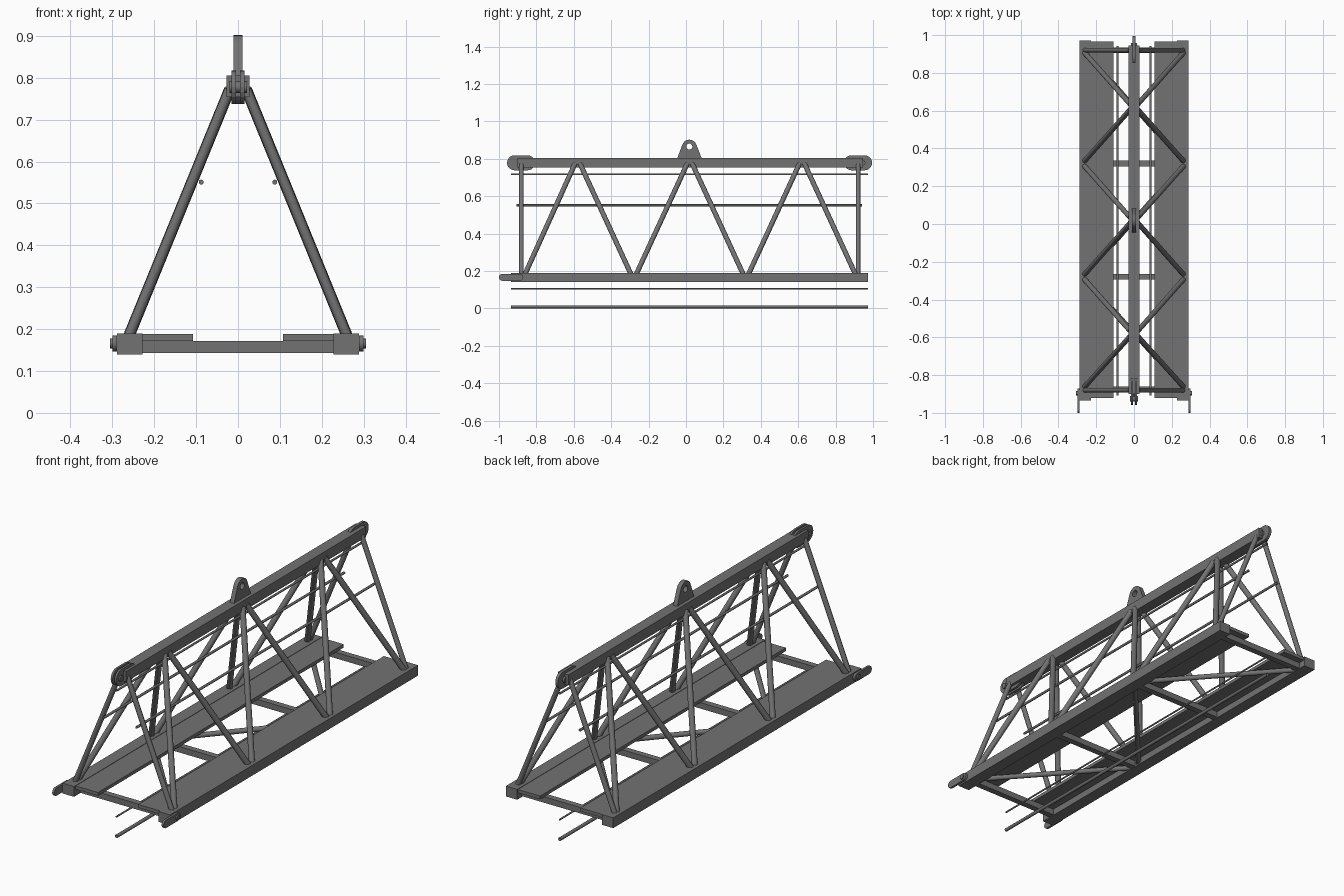
import bpy, bmesh, math
from mathutils import Vector

if "Cube" in bpy.data.objects:
    bpy.data.objects.remove(bpy.data.objects["Cube"])

steel = bpy.data.materials.new("dark_grey_steel")
steel.use_nodes = True
GREY = (0.17, 0.17, 0.17, 1)
steel.diffuse_color = GREY
steel.node_tree.nodes["Principled BSDF"].inputs["Base Color"].default_value = GREY


def finish(name, bm):
    bmesh.ops.recalc_face_normals(bm, faces=bm.faces)
    mesh = bpy.data.meshes.new(name)
    bm.to_mesh(mesh)
    bm.free()
    mesh.materials.append(steel)
    obj = bpy.data.objects.new(name, mesh)
    bpy.context.collection.objects.link(obj)
    return obj


def box(name, lo, hi):
    bm = bmesh.new()
    bmesh.ops.create_cube(bm, size=1)
    for v in bm.verts:
        v.co = [a + (b - a) * (c + 0.5) for a, b, c in zip(lo, hi, v.co)]
    return finish(name, bm)


def tube(name, start, end, radius, sides=16, caps=True):
    a, b = Vector(start), Vector(end)
    bm = bmesh.new()
    bmesh.ops.create_cone(bm, cap_ends=caps, segments=sides, radius1=radius,
                          radius2=radius, depth=(b - a).length)
    turn = (b - a).to_track_quat("Z", "Y").to_matrix()
    for v in bm.verts:
        v.co = turn @ v.co + (a + b) / 2
    for f in bm.faces:
        f.smooth = len(f.verts) == 4
    for e in bm.edges:
        e.smooth = all(f.smooth for f in e.link_faces)
    return finish(name, bm)


def arc(y, z, r, start, end, steps=10):
    angles = [math.radians(start + (end - start) * i / steps) for i in range(steps + 1)]
    return [(y + r * math.cos(t), z + r * math.sin(t)) for t in angles]


def plate(name, x0, x1, outline, hole=None):
    """Extrude a side outline across x, with an optional round hole (y, z, r)."""
    bm = bmesh.new()
    loops = [outline] + ([arc(*hole, 0, 342, 19)] if hole else [])
    edges = []
    for loop in loops:
        vs = [bm.verts.new((x0, y, z)) for y, z in loop]
        edges += [bm.edges.new((vs[i - 1], vs[i])) for i in range(len(vs))]
    bmesh.ops.triangle_fill(bm, use_beauty=True, use_dissolve=False, edges=edges)
    ext = bmesh.ops.extrude_face_region(bm, geom=bm.faces[:])
    moved = [g for g in ext["geom"] if isinstance(g, bmesh.types.BMVert)]
    bmesh.ops.translate(bm, verts=moved, vec=(x1 - x0, 0, 0))
    return finish(name, bm)


def slot(y0, y1, z, r):
    return arc(y1 - r, z, r, -90, 90) + arc(y0 + r, z, r, 90, 270)


FRONT, BACK = -0.875, 0.92
NODES = [FRONT, -0.28, 0.32, BACK]
PEAKS = [-0.58, 0.02, 0.62]

# Top chord with end lugs and lifting eye
box("top_chord", (-0.028, -0.9, 0.754), (0.028, 0.945, 0.805))
for x in (-0.015, 0.005):
    plate("front_top_lug", x, x + 0.01, slot(-0.957, -0.807, 0.778, 0.04))
tube("front_top_pin", (-0.02, -0.925, 0.778), (0.022, -0.925, 0.778), 0.014)
plate("back_top_lug", -0.007, 0.007, slot(0.845, 0.995, 0.778, 0.04))
tube("back_top_pin", (-0.016, 0.945, 0.778), (0.016, 0.945, 0.778), 0.014)
eye = [(-0.048, 0.8), (0.085, 0.8)] + arc(0.018, 0.862, 0.04, 20, 160)
plate("lifting_eye", -0.011, 0.011, eye, hole=(0.018, 0.865, 0.016))

for side, label in ((1, "left"), (-1, "right")):
    def span(x0, x1):
        return sorted((side * x0, side * x1))

    # Bottom chord and walkway
    a, b = span(0.228, 0.289)
    box(label + "_bottom_chord", (a, -0.935, 0.14), (b, 0.972, 0.19))
    a, b = span(0.108, 0.228)
    box(label + "_walkway", (a, -0.922, 0.172), (b, 0.967, 0.188))

    # Connecting lug and pin at the front
    a, b = span(0.289, 0.3)
    plate(label + "_bottom_lug", a, b, slot(-1, -0.87, 0.166, 0.019))
    tube(label + "_bottom_pin", (side * 0.285, -0.895, 0.166),
         (side * 0.306, -0.895, 0.166), 0.012)

    # End posts and zigzag lacing
    def foot(y):
        return (side * 0.262, y, 0.18)

    def head(y):
        return (side * 0.02, y, 0.772)

    for y in (FRONT - 0.005, BACK):
        tube(label + "_end_post", foot(y), head(y), 0.012)
    for i, y in enumerate(PEAKS):
        tube(label + "_lacing", foot(NODES[i] + 0.013), head(y - 0.014), 0.0135)
        tube(label + "_lacing", foot(NODES[i + 1] - 0.013), head(y + 0.014), 0.0135)

    # Handrail cable
    tube(label + "_handrail", (side * 0.088, -0.907, 0.551),
         (side * 0.088, 0.942, 0.551), 0.006, 10)

# Cross members and alternating floor braces
for y in NODES:
    box("cross_member", (-0.23, y - 0.015, 0.143), (0.23, y + 0.015, 0.172))
for i in range(3):
    s = 1 if i % 2 == 0 else -1
    tube("floor_brace", (s * 0.25, NODES[i] + 0.015, 0.157),
         (-s * 0.25, NODES[i + 1] - 0.015, 0.157), 0.012)

# Centre ropes, open at the ends
for name, z, r in (("upper_rope", 0.717, 0.005), ("middle_rope", 0.104, 0.004),
                   ("lower_rope", 0.008, 0.008)):
    tube(name, (0, -0.935, z), (0, 0.972, z), r, 10, caps=False)
